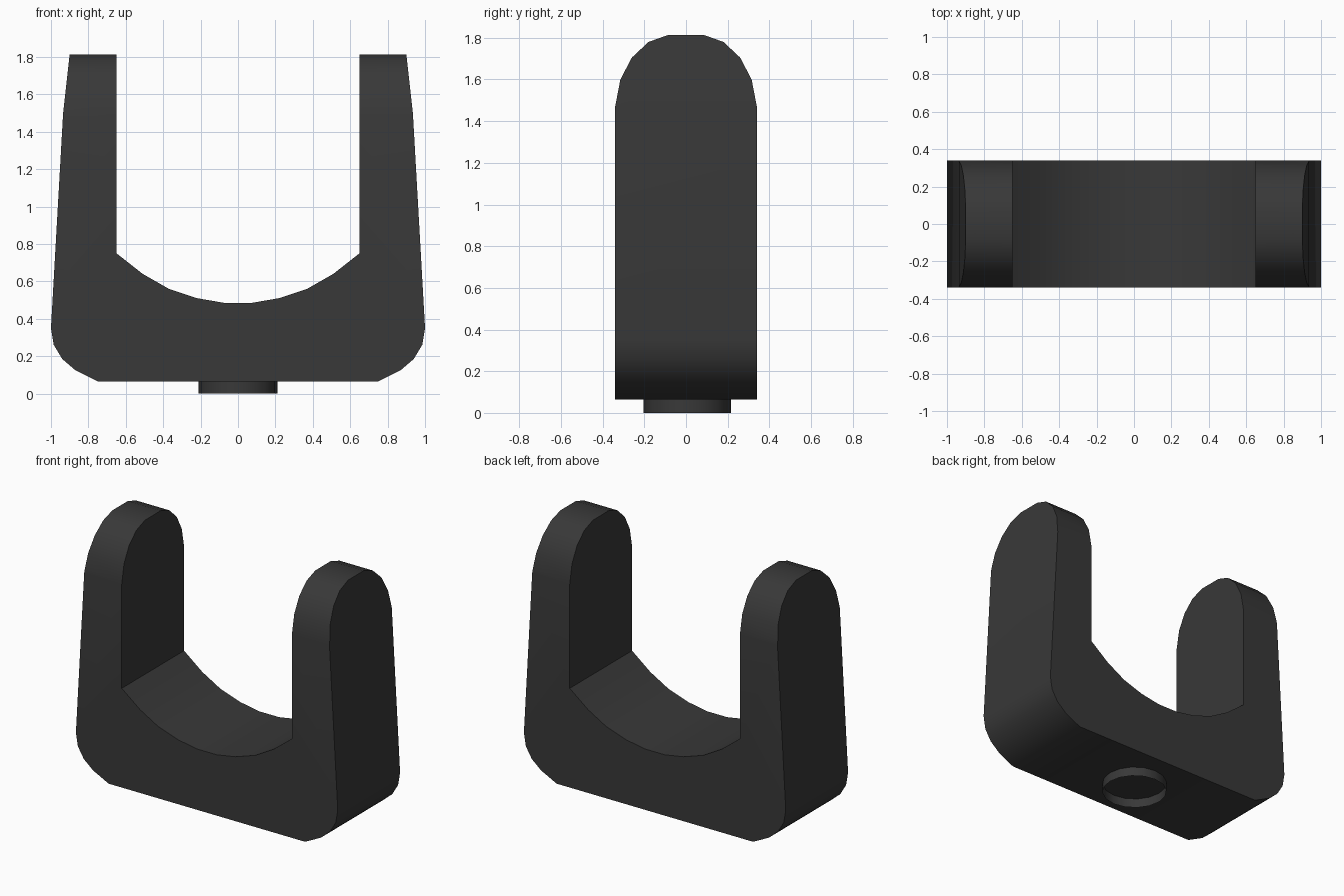
import bpy, bmesh, math
from mathutils import Vector

if "Cube" in bpy.data.objects:
    bpy.data.objects.remove(bpy.data.objects["Cube"])

dark = bpy.data.materials.new("dark_grey")
dark.diffuse_color = (0.04, 0.04, 0.04, 1)
dark.use_nodes = True
dark.node_tree.nodes["Principled BSDF"].inputs["Base Color"].default_value = dark.diffuse_color


def prism(name, points, offset):
    """Closed prism: one polygon extruded along the offset vector."""
    bm = bmesh.new()
    face = bm.faces.new([bm.verts.new(p) for p in points])
    ext = bmesh.ops.extrude_face_region(bm, geom=[face], use_keep_orig=True)
    verts = [g for g in ext["geom"] if isinstance(g, bmesh.types.BMVert)]
    bmesh.ops.translate(bm, verts=verts, vec=Vector(offset))
    bmesh.ops.recalc_face_normals(bm, faces=bm.faces)
    return finish(name, bm)


def finish(name, bm):
    mesh = bpy.data.meshes.new(name)
    bm.to_mesh(mesh)
    bm.free()
    obj = bpy.data.objects.new(name, mesh)
    bpy.context.collection.objects.link(obj)
    mesh.materials.append(dark)
    return obj


def smooth(obj):
    bpy.ops.object.select_all(action="DESELECT")
    bpy.context.view_layer.objects.active = obj
    obj.select_set(True)
    bpy.ops.object.shade_smooth_by_angle(angle=math.radians(32))


# Forked body: half of the front outline, mirrored in x, extruded in y
half = [(0.75, 0.065), (0.87, 0.125), (0.94, 0.185), (0.985, 0.26), (1.0, 0.35),
        (0.935, 1.5), (0.9, 1.815), (0.65, 1.815), (0.65, 0.75),
        (0.51, 0.64), (0.37, 0.56), (0.22, 0.51), (0.075, 0.485)]
outline = half + [(-x, z) for x, z in reversed(half)]
fork = prism("fork_body", [(x, -0.34, z) for x, z in outline], (0, 0.68, 0))

# Rounded side outline that trims the arm tips
tip = [(0.36, -0.1), (0.36, 1.3), (0.34, 1.47), (0.315, 1.6), (0.26, 1.705),
       (0.18, 1.78), (0.085, 1.814)]
side = tip + [(-y, z) for y, z in reversed(tip)]
cutter = prism("tip_cutter", [(-1.2, y, z) for y, z in side], (2.4, 0, 0))
cutter.hide_render = True

mod = fork.modifiers.new("round_tips", "BOOLEAN")
mod.operation = "INTERSECT"
mod.solver = "EXACT"
mod.object = cutter
bpy.context.view_layer.objects.active = fork
bpy.ops.object.modifier_apply(modifier=mod.name)
bpy.data.objects.remove(cutter)
smooth(fork)

# Short open collar under the body
bm = bmesh.new()
bmesh.ops.create_cone(bm, cap_ends=False, segments=16, radius1=0.21, radius2=0.21, depth=0.065)
bmesh.ops.translate(bm, verts=bm.verts, vec=(0, 0.005, 0.0325))
smooth(finish("bottom_collar", bm))
